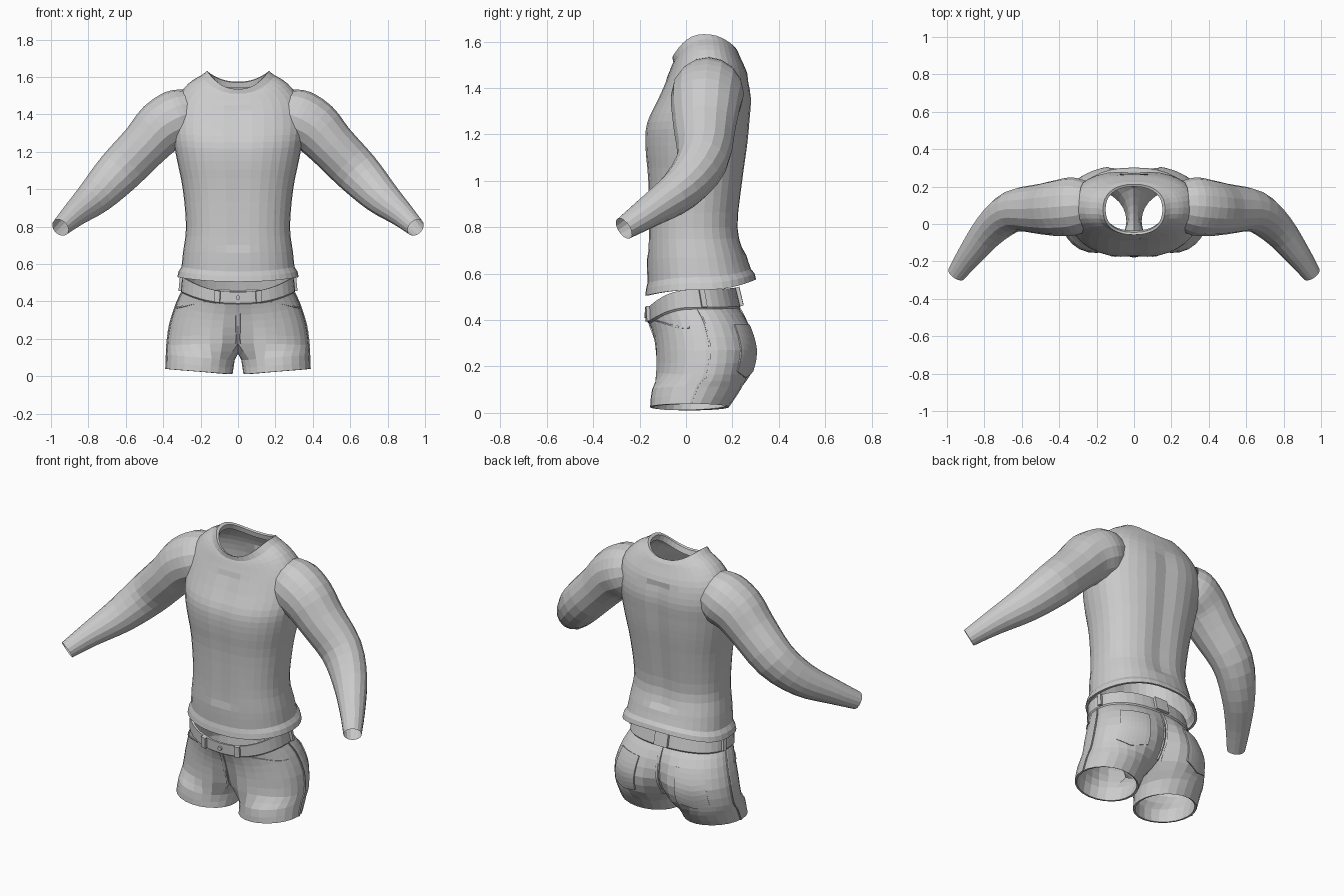
import bpy, bmesh, math
from mathutils import Vector

cube = bpy.data.objects.get("Cube")
if cube:
    bpy.data.objects.remove(cube, do_unlink=True)

grey = bpy.data.materials.new("cloth grey")
grey.use_nodes = True
GREY = (0.6, 0.6, 0.6, 1)
grey.diffuse_color = GREY
grey.node_tree.nodes["Principled BSDF"].inputs["Base Color"].default_value = GREY


def catmull(keys, v):
    """Smooth value of a list of vectors at position v."""
    last = len(keys) - 1
    i = max(0, min(int(v), last - 1))
    f = v - i
    a, b, c, d = (Vector(keys[max(0, min(j, last))]) for j in range(i - 1, i + 3))
    return b + (c - a) * f / 2 + (a * 2 - b * 5 + c * 4 - d) * f**2 / 2 + (b * 3 - a - c * 3 + d) * f**3 / 2


def power(value, p):
    return math.copysign(abs(value) ** p, value)


def make(name, rows, closed, mirror=False, thick=0.0, offset=-1):
    """Skin rows of points; closed may be a flag for each strip."""
    bm = bmesh.new()
    grid = [[bm.verts.new(p) for p in row] for row in rows]
    for k, (a, b) in enumerate(zip(grid, grid[1:])):
        loop = closed[k] if isinstance(closed, list) else closed
        n = min(len(a), len(b))
        for i in range(n if loop else n - 1):
            j = (i + 1) % n
            bm.faces.new((a[i], a[j], b[j], b[i]))
    bmesh.ops.recalc_face_normals(bm, faces=bm.faces)
    mesh = bpy.data.meshes.new(name)
    bm.to_mesh(mesh)
    bm.free()
    mesh.materials.append(grey)
    ob = bpy.data.objects.new(name, mesh)
    bpy.context.collection.objects.link(ob)
    if mirror:
        ob.modifiers.new("Mirror", "MIRROR").merge_threshold = 0.002
    if thick:
        mod = ob.modifiers.new("Solidify", "SOLIDIFY")
        mod.thickness, mod.offset = thick, offset
    return ob


def ring_point(key, t, p):
    """Point on a saddle-shaped ring: heights front/side/back, half width, front y, back y."""
    zf, zs, zb, w, yf, yb = key[:6]
    c, s = math.cos(t), math.sin(t)
    z = zs + ((zf if s < 0 else zb) - zs) * s * s
    return Vector((w * power(c, p), (yf + yb) / 2 + (yb - yf) / 2 * power(s, p), z))


# Sweater body
body = [
    (.56, .585, .62, .302, -.166, .28),
    (.66, .67, .68, .293, -.168, .26),
    (.80, .80, .80, .278, -.165, .23),
    (1.0, 1.0, 1.0, .295, -.168, .25),
    (1.15, 1.15, 1.15, .325, -.18, .27),
    (1.25, 1.26, 1.26, .345, -.172, .28),
    (1.35, 1.37, 1.36, .352, -.125, .285),
    (1.45, 1.48, 1.46, .33, -.08, .265),
    (1.50, 1.565, 1.53, .265, -.06, .235),
    (1.515, 1.61, 1.56, .195, -.052, .222),
]
SIDES = 36
angles = [math.tau * i / SIDES for i in range(SIDES)]


def body_rows(keys, steps):
    count = (len(keys) - 1) * steps
    return [[ring_point(catmull(keys, k / steps), t, .86) for t in angles] for k in range(count + 1)]


torso = make("sweater_body", body_rows(body, 3), True)
# Shallow spine groove and chest centre line
for v in torso.data.vertices:
    middle = max(0, 1 - abs(v.co.x) / .1)
    if .7 < v.co.z < 1.45:
        v.co.y += middle * (-.015 if v.co.y > 0 else .008)

hem = [(.505, .53, .575, .31, -.165, .29), (.505, .53, .575, .325, -.176, .302),
       (.535, .56, .60, .318, -.172, .296), (.56, .585, .62, .302, -.166, .28)]
make("sweater_hem", body_rows(hem, 1), True)
collar = [(1.51, 1.605, 1.555, .20, -.056, .226), (1.535, 1.632, 1.575, .166, -.058, .212),
          (1.53, 1.622, 1.57, .152, -.045, .2), (1.50, 1.59, 1.54, .16, -.035, .205)]
make("sweater_collar", body_rows(collar, 1), True)

# Sleeves: centre x, y, z, radius across, radius front to back
arm = [
    (.25, .10, 1.41, .13, .13), (.32, .095, 1.383, .152, .155), (.41, .085, 1.33, .146, .15),
    (.50, .08, 1.235, .13, .135), (.64, .07, 1.09, .122, .112), (.76, -.02, .965, .10, .092),
    (.87, -.155, .87, .07, .07), (.95, -.268, .795, .05, .05),
]
STEPS, ARM_SIDES = 3, 16
rows = []
for k in range((len(arm) - 1) * STEPS + 1):
    v = k / STEPS
    x, y, z, ra, rb = catmull(arm, v)
    ahead = Vector(catmull(arm, min(v + .3, len(arm) - 1))[:3])
    behind = Vector(catmull(arm, max(v - .3, 0))[:3])
    along = (ahead - behind).normalized()
    across = Vector((0, 1, 0)).cross(along).normalized()
    deep = along.cross(across)
    rows.append([Vector((x, y, z)) + across * ra * math.cos(a) + deep * rb * math.sin(a)
                 for a in (math.tau * i / ARM_SIDES for i in range(ARM_SIDES))])
make("sweater_sleeve", rows, True, mirror=True)

# Shorts: hip rings end in front and back dents, leg rings are closed
hips = [
    (.45, .53, .54, .298, -.168, .215, 0, 0),
    (.39, .455, .46, .306, -.166, .235, 0, 0),
    (.382, .447, .452, .301, -.157, .23, 0, 0),
    (.33, .38, .38, .332, -.145, .28, .01, .02),
    (.26, .27, .27, .366, -.138, .312, .025, .05),
    (.175, .165, .165, .38, -.14, .29, .06, .09),
]
legs = [(.10, .20, .182, -.147, .235), (.025, .207, .178, -.155, .185)]
CROTCH = len(hips) - 1
LEG_TURN = math.radians(140)


def leg_point(key, a):
    z, cx, w, yf, yb = key
    x = cx + w * math.cos(a)
    return Vector((x, (yf + yb) / 2 + (yb - yf) / 2 * math.sin(a), z + (x - cx) * .08))


def key_point(k, t):
    if k > CROTCH:
        return leg_point(legs[k - CROTCH - 1], t / (math.pi / 2) * LEG_TURN)
    co = ring_point(hips[k], t, .86)
    dent = max(0, 1 - abs(co.x) / .16) ** 2
    co.y += dent * (hips[k][6] if co.y < 0 else -hips[k][7])
    return co


def surf(t, v):
    """Shorts surface at angle t (-90 front to 90 back) and level v (0 waist, 7 hem)."""
    keys = [key_point(k, t) for k in range(CROTCH + len(legs) + 1)]
    if v < 2:
        return keys[int(v)].lerp(keys[int(v) + 1], v - int(v))
    return catmull(keys[2:], v - 2)


OUTER, INNER = 18, 6
arc = [math.pi * (i / OUTER - .5) for i in range(OUTER + 1)]
levels = [0, 1, 2, 2.5, 3, 3.5, 4, 4.5, 5, 5.5, 6, 6.5, 7]
rows, flags = [], []
for v in levels:
    row = [surf(t, v) for t in arc]
    for i in range(1, INNER):
        u = i / INNER
        if v >= CROTCH:
            saddle = row[OUTER].lerp(row[0], u)
            saddle.z -= .05 * math.sin(math.pi * u)
            f = v - CROTCH
            if f:
                a = LEG_TURN + u * (math.tau - 2 * LEG_TURN)
                k = min(int(f + .01), len(legs) - 1)
                lower = leg_point(legs[max(0, math.ceil(f) - 1)], a)
                upper = leg_point(legs[0], a) if f > 1 else saddle_row[i - 1]
                saddle = upper.lerp(lower, f - math.ceil(f) + 1)
            row.append(saddle)
    if v == CROTCH:
        saddle_row = row[OUTER + 1:]
    rows.append(row)
    flags.append(v >= CROTCH)
make("shorts", rows, flags, mirror=True, thick=.012)


def drape(name, t0, t1, top, bottom, thick, nu=8, nv=8):
    """Plate following the shorts between two angles and two level functions of u."""
    out = []
    for j in range(nv + 1):
        row = []
        for i in range(nu + 1):
            u = i / nu
            v = top(u) + (bottom(u) - top(u)) * j / nv
            row.append(surf(math.radians(t0 + (t1 - t0) * u), v))
        out.append(row)
    return make(name, out, False, mirror=True, thick=thick, offset=0)


def flat(value):
    return lambda u: value


# Belt loops
for name, t in (("front", -72), ("side", 10), ("back", 87)):
    drape(name + "_belt_loop", t - 3, t + 3, flat(0), flat(1.1), .03, 1, 2)

# Pockets and seams
drape("back_pocket", 38, 72, flat(3), lambda u: 4.85 + .3 * (1 - abs(2 * u - 1)), .009)
drape("front_pocket_edge", -58, -12, lambda u: 2.05 + 1.0 * math.sin(u * math.pi / 2),
      lambda u: 2.15 + 1.0 * math.sin(u * math.pi / 2), .009, 8, 1)
drape("side_seam", 2, 3.5, flat(2), flat(7), .009, 1, 20)
drape("fly_seam", -90, -88.8, flat(2), flat(5), .009, 1, 8)
drape("back_seam", 88.8, 90, flat(2), flat(5), .009, 1, 8)

# Waist button
bpy.ops.mesh.primitive_cylinder_add(vertices=12, radius=.012, depth=.012,
                                    location=(0, -.172, .42), rotation=(math.pi / 2, 0, 0))
button = bpy.context.object
button.name = "waist_button"
button.data.materials.append(grey)
